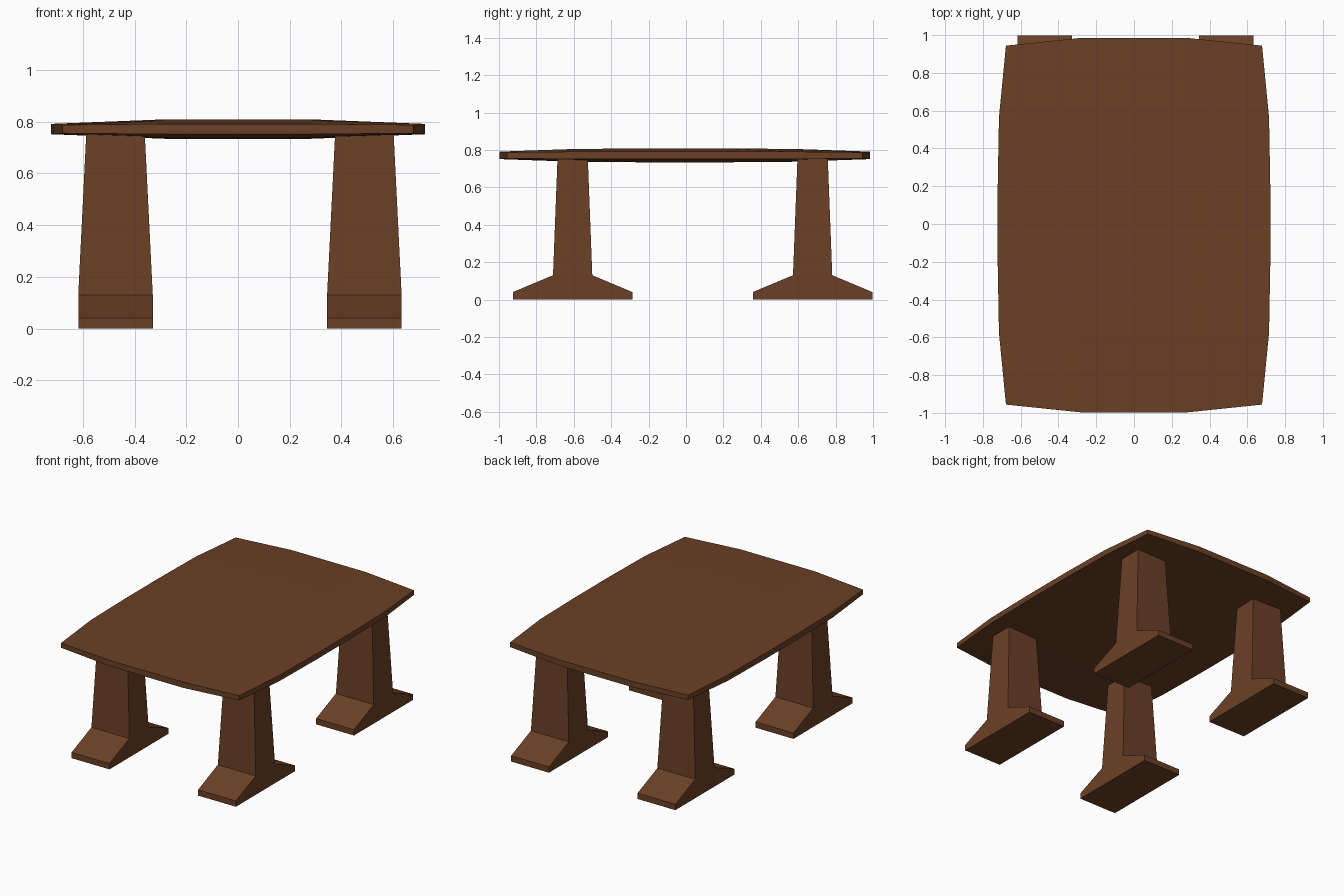
import bpy

if "Cube" in bpy.data.objects:
    bpy.data.objects.remove(bpy.data.objects["Cube"])

wood = bpy.data.materials.new("brown_wood")
wood.diffuse_color = (0.145, 0.051, 0.019, 1)
wood.use_nodes = True
wood.node_tree.nodes["Principled BSDF"].inputs["Base Color"].default_value = wood.diffuse_color


def make_object(name, verts, faces):
    mesh = bpy.data.meshes.new(name)
    mesh.from_pydata(verts, [], faces)
    mesh.materials.append(wood)
    obj = bpy.data.objects.new(name, mesh)
    bpy.context.collection.objects.link(obj)
    return obj


# Leg: stacked rectangles (z, half width, half depth), flared foot to tapered post
LEG = [(0, .144, .32), (.04, .144, .32), (.13, .144, .105), (.755, .113, .081)]


def make_leg(name, cx, cy):
    verts = [(cx + sx * hx, cy + sy * hy, z) for z, hx, hy in LEG
             for sx, sy in ((-1, -1), (1, -1), (1, 1), (-1, 1))]
    faces = [(3, 2, 1, 0), (12, 13, 14, 15)]
    for r in range(0, 12, 4):
        for i in range(4):
            j = (i + 1) % 4
            faces.append((r + i, r + j, r + j + 4, r + i + 4))
    make_object(name, verts, faces)


for side, x in (("left", -.4735), ("right", .4885)):
    for end, y in (("front", -.606), ("back", .677)):
        make_leg(f"{end}_{side}_leg", x, y)

# Table top: coarse grid with bowed edges, domed slightly above and below
COLS = (-1, -.41, .41, 1)
ROWS = (-1, -.6, -.19, .19, .6, 1)
HALF_WIDTH = (.678, .715, .722, .722, .715, .678)
nx, ny = len(COLS), len(ROWS)
verts = []
for sign in (-1, 1):
    for j, v in enumerate(ROWS):
        for i, u in enumerate(COLS):
            rim_x, rim_y = i in (0, nx - 1), j in (0, ny - 1)
            y = v * (.95 if rim_x else .991) - .006
            if rim_x or rim_y:
                half = .016 if rim_x and rim_y else .02
            else:
                half = .034 if j in (1, ny - 2) else .0375
            x = u * HALF_WIDTH[j] if rim_x else u * .69
            verts.append((x, y, .771 + sign * half))
n = nx * ny
faces = []
for j in range(ny - 1):
    for i in range(nx - 1):
        a = j * nx + i
        quad = (a, a + 1, a + nx + 1, a + nx)
        faces.append(quad[::-1])
        faces.append(tuple(k + n for k in quad))
# Rim joining the upper and lower sheets
rim = (list(range(nx)) + [j * nx + nx - 1 for j in range(1, ny)]
       + [(ny - 1) * nx + i for i in range(nx - 2, -1, -1)]
       + [j * nx for j in range(ny - 2, 0, -1)])
for a, b in zip(rim, rim[1:] + rim[:1]):
    faces.append((a, b, b + n, a + n))
make_object("table_top", verts, faces)
